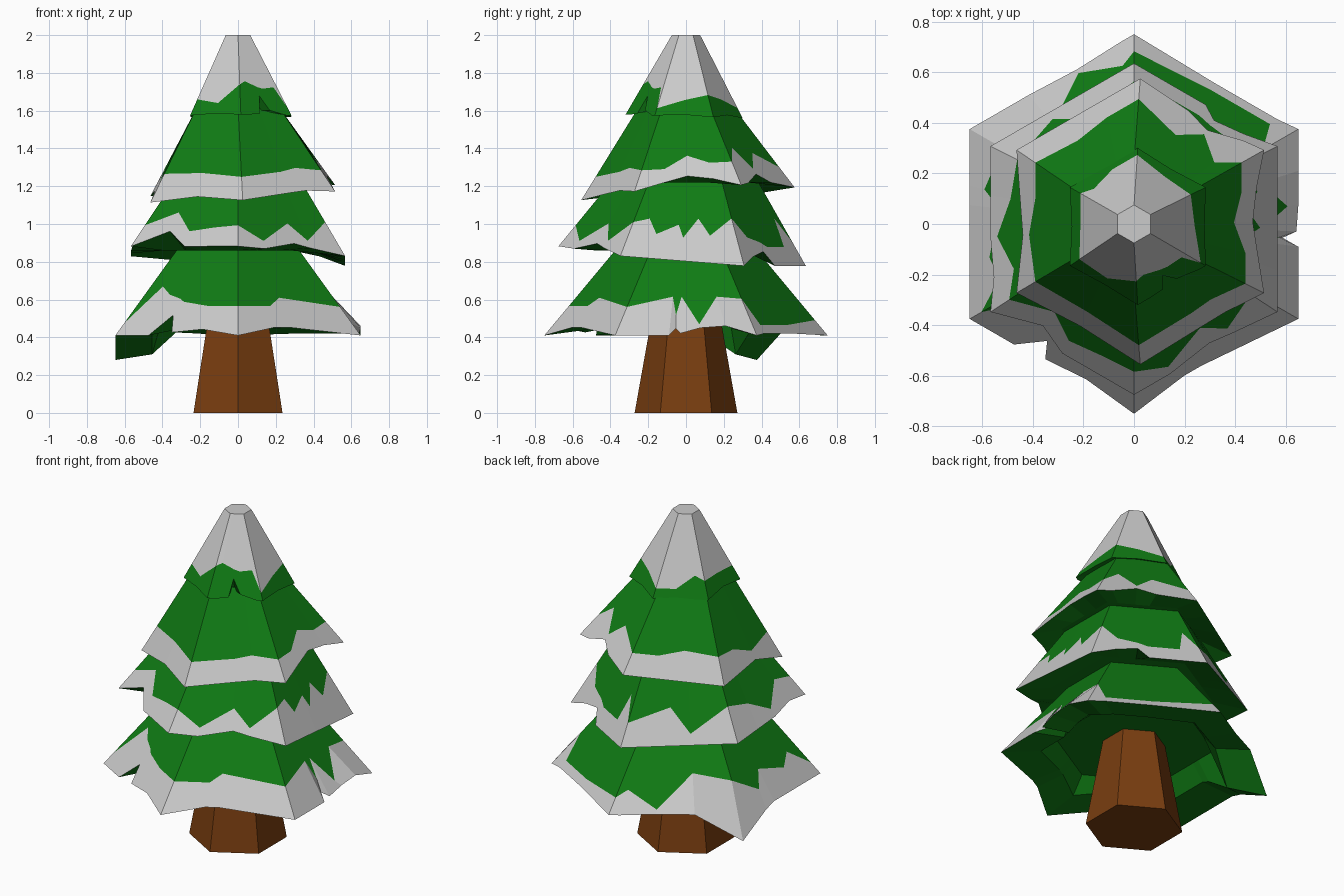
import bpy, bmesh, math
from mathutils import Vector

if "Cube" in bpy.data.objects:
    bpy.data.objects.remove(bpy.data.objects["Cube"])


def material(name, rgb):
    m = bpy.data.materials.new(name)
    m.diffuse_color = (*rgb, 1)
    m.use_nodes = True
    m.node_tree.nodes["Principled BSDF"].inputs["Base Color"].default_value = m.diffuse_color
    return m


GREEN = material("needles", (0.005, 0.2, 0.007))
SNOW = material("snow", (0.8, 0.8, 0.8))
BROWN = material("bark", (0.19, 0.047, 0.005))


def hexagon(u):
    """Point on a unit hexagon; u = 0 is the front corner, one unit per side."""
    def corner(k):
        a = math.radians(60 * k - 90)
        return Vector((math.cos(a), math.sin(a)))
    k = math.floor(u)
    return corner(k).lerp(corner(k + 1), u - k)


def finish(name, bm, mats):
    bmesh.ops.recalc_face_normals(bm, faces=bm.faces)
    me = bpy.data.meshes.new(name)
    bm.to_mesh(me)
    bm.free()
    for m in mats:
        me.materials.append(m)
    ob = bpy.data.objects.new(name, me)
    bpy.context.collection.objects.link(ob)


def tier(name, edge, r0, z0, r1, z1, centre=(0, 0), tilt=(0, 0),
         lip=0.03, hollow=None, droop=None, snow_below=True):
    """Hexagonal cone; edge = (side position, rim, colour line[, rim lift])."""
    bm = bmesh.new()

    def point(u, t):
        h = hexagon(u)
        r = r0 + (r1 - r0) * t
        x, y = centre[0] * (1 - t) + h.x * r, centre[1] * (1 - t) + h.y * r
        z = z0 + (z1 - z0) * t + (tilt[0] * h.x + tilt[1] * h.y) * r0 * (1 - t)
        return Vector((x, y, z))

    def inset(u, scale, z):
        h = hexagon(u) * r0 * scale
        return Vector((centre[0] + h.x, centre[1] + h.y, z))

    rows = [[], [], [], []]          # underside, rim, colour line, top
    ceiling = []
    for u, rim, line, *lift in edge:
        p = point(u, rim)
        p.z += sum(lift)
        if droop:
            p.z += droop[1] * max(0, 1 - abs(u - droop[0]) / 0.36)
        inner_z = p.z + lip if hollow else z0 + lip
        spots = (inset(u, 0.7, inner_z), p, point(u, line), point(u, 1))
        for row, q in zip(rows, spots):
            row.append(bm.verts.new(q))
        if hollow:
            ceiling.append(bm.verts.new(inset(u, 0.6, z0 + hollow)))

    band_mats = [0, 1, 0] if snow_below else [0, 0, 1]
    if hollow:
        rows.insert(0, ceiling)
        band_mats.insert(0, 0)
    n = len(edge)
    for a, b, m in zip(rows, rows[1:], band_mats):
        for i in range(n):
            j = (i + 1) % n
            bm.faces.new((a[i], a[j], b[j], b[i])).material_index = m
    bm.faces.new(rows[0])
    bm.faces.new(rows[-1]).material_index = band_mats[-1]
    finish(name, bm, (GREEN, SNOW))


# Trunk
bm = bmesh.new()
rings = [[bm.verts.new((*(hexagon(k) * r), z)) for k in range(6)]
         for r, z in ((0.272, 0), (0.165, 0.6))]
for i in range(6):
    j = (i + 1) % 6
    bm.faces.new((rings[0][i], rings[0][j], rings[1][j], rings[1][i]))
for ring in rings:
    bm.faces.new(ring)
finish("trunk", bm, (BROWN,))

# Bottom branches, with one drooping back-left corner
tier("bottom_branches", [
    (0, 0, .29), (.32, .08, .29), (.43, .08, .37), (1, 0, .28),
    (1.3, 0, .36), (1.38, 0, .38), (1.42, .16, .2, -.05), (1.46, .02, .38),
    (1.6, 0, .11, .04), (1.78, 0, .38, .05), (2, 0, .36), (2.12, .02, .1),
    (2.5, .02, .1), (3, 0, .15), (3.08, 0, .22), (3.35, .02, .06),
    (3.64, 0, .38, .02), (4, 0, .33), (4.3, 0, .15), (4.4, 0, .3),
    (4.7, 0, .2), (4.85, 0, .3), (5, 0, .12), (5.14, 0, .48),
    (5.27, 0, .4), (5.4, .2, .36), (5.45, .03, .33), (5.7, .06, .29)],
    0.75, 0.41, 0.30, 0.95, lip=0.03, hollow=0.13, droop=(4, -0.13))

# Lower middle branches
tier("lower_middle_branches", [
    (0, 0, .28), (.25, 0, .1), (.55, .1, .35), (.7, .06, .15),
    (1, 0, .4), (1.15, 0, .45), (1.25, 0, .28), (1.45, 0, .4),
    (1.5, 0, .26), (1.65, 0, .48), (1.75, 0, .3), (2, 0, .5),
    (2.2, .1, .3), (2.4, .15, .25), (2.5, 0, .2), (2.8, 0, .2),
    (2.9, 0, .5), (3, 0, .25), (3.4, 0, .4), (3.6, 0, .12),
    (4, 0, .4), (4.3, 0, .3), (4.55, 0, .1), (4.8, .05, .35),
    (5, 0, .28), (5.3, .2, .45), (5.5, 0, .2), (5.75, 0, .25)],
    0.655, 0.83, 0.35, 1.28, centre=(0, -0.02), tilt=(-0.045, -0.08))

# Upper middle branches
tier("upper_middle_branches", [
    (0, 0, .25), (.5, .03, .27), (.7, .04, .3), (1, 0, .25),
    (1.25, .08, .25), (1.5, .15, .4), (1.75, .1, .3), (2, 0, .3),
    (2.15, .03, .48), (2.4, .15, .22), (2.6, .05, .42), (3, 0, .25),
    (3.3, 0, .25), (3.6, 0, .33), (4, 0, .3), (4.3, .05, .3),
    (4.6, .1, .2), (5, 0, .3), (5.5, .05, .3)],
    0.565, 1.16, 0.25, 1.62, centre=(0.025, 0.01), tilt=(0.06, 0.06),
    lip=0.06)

# Snow-covered tip
tier("top_branches", [
    (0, 0, .38), (.15, 0, .42), (.38, .02, .37), (.46, .24, .35),
    (.6, .06, .33), (.9, 0, .35), (1, 0, .09), (1.5, .02, .2),
    (2, 0, .27), (2.5, .03, .22), (3, 0, .12), (3.4, .02, .12),
    (3.8, 0, .28), (4, 0, .22), (4.5, .04, .22), (5, 0, .2),
    (5.5, .02, .15)],
    0.31, 1.57, 0.075, 2.0, centre=(0.015, -0.01), tilt=(0, -0.03),
    snow_below=False)
